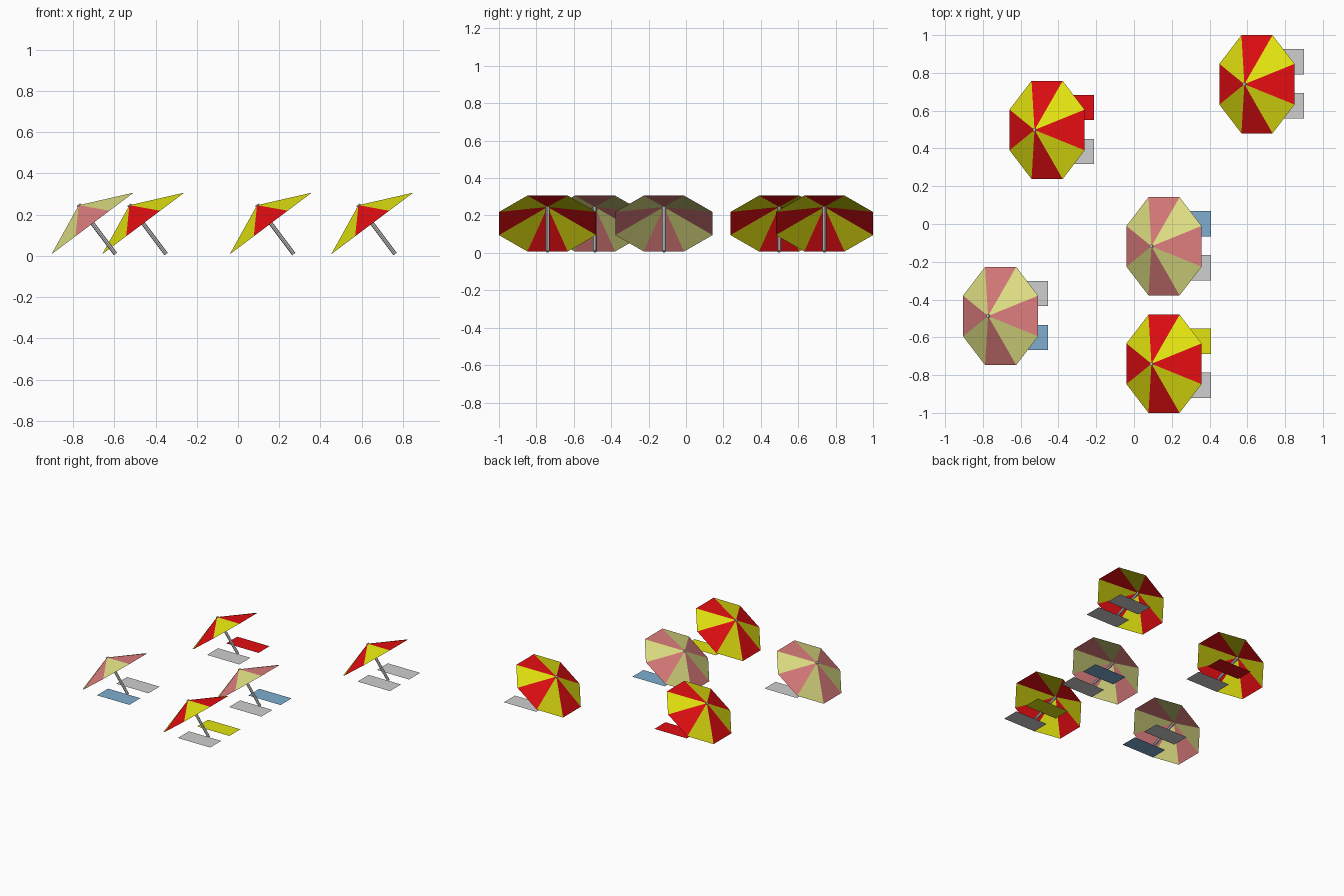
import bpy, bmesh, math
from mathutils import Matrix, Vector

if "Cube" in bpy.data.objects:
    bpy.data.objects.remove(bpy.data.objects["Cube"], do_unlink=True)


def material(name, r, g, b):
    m = bpy.data.materials.new(name)
    m.use_nodes = True
    m.diffuse_color = (r, g, b, 1)
    m.node_tree.nodes["Principled BSDF"].inputs["Base Color"].default_value = (r, g, b, 1)
    return m


RED = material("red", 0.77, 0.004, 0.006)
YELLOW = material("yellow", 0.77, 0.77, 0.005)
PINK = material("faded_red", 0.71, 0.2, 0.2)
CREAM = material("faded_yellow", 0.74, 0.74, 0.23)
GREY = material("light_grey", 0.62, 0.62, 0.62)
BLUE = material("blue", 0.21, 0.42, 0.63)

TILT = Matrix.Rotation(math.radians(-36.9), 4, 'Y')
RIM_Z = 0.157         # height of the canopy rim centre
PEAK = 0.111          # canopy depth along its axis
POLE = 0.30


def add_object(name, bm, mats, matrix):
    mesh = bpy.data.meshes.new(name)
    bm.to_mesh(mesh)
    bm.free()
    for m in mats:
        mesh.materials.append(m)
    ob = bpy.data.objects.new(name, mesh)
    ob.matrix_world = matrix
    bpy.context.collection.objects.link(ob)
    return ob


# Open eight-sided canopy with alternating panels
def canopy(name, frame, mats):
    bm = bmesh.new()
    radius = 0.26 / math.cos(math.pi / 8)
    rim = []
    for i in range(8):
        a = math.pi / 4 * (i - 0.5)
        rim.append(bm.verts.new((0.957 * radius * math.cos(a), radius * math.sin(a), 0)))
    peak = bm.verts.new((0, 0, PEAK))
    for i in range(8):
        face = bm.faces.new((rim[i], rim[(i + 1) % 8], peak))
        face.material_index = i % 2
    add_object(name, bm, mats, frame)


# Slanted pole along the canopy axis
def pole(name, frame):
    bm = bmesh.new()
    bmesh.ops.create_cone(bm, cap_ends=True, segments=8, radius1=0.01, radius2=0.01,
                          depth=POLE,
                          matrix=Matrix.Translation((0, 0, PEAK + 0.003 - POLE / 2)))
    add_object(name, bm, [GREY], frame)


# Thin flat lounger
def lounger(name, x, y, mat):
    bm = bmesh.new()
    bmesh.ops.create_grid(bm, x_segments=1, y_segments=1, size=0.5,
                          matrix=Matrix.Diagonal((0.275, 0.134, 1, 1)))
    add_object(name, bm, [mat], Matrix.Translation((x, y, 0.035)))


# Sets: centre, panel colours, back and front lounger colours
BRIGHT, FADED = (RED, YELLOW), (PINK, CREAM)
SETS = [
    (-0.706, -0.487, FADED, GREY, BLUE),
    (-0.46, 0.498, BRIGHT, RED, GREY),
    (0.651, 0.74, BRIGHT, GREY, GREY),
    (0.159, -0.118, FADED, BLUE, GREY),
    (0.159, -0.74, BRIGHT, YELLOW, GREY),
]
for n, (x, y, panels, back, front) in enumerate(SETS, 1):
    frame = Matrix.Translation(Vector((x, y, RIM_Z))) @ TILT
    canopy(f"parasol_canopy_{n}", frame, panels)
    pole(f"parasol_pole_{n}", frame)
    lounger(f"back_lounger_{n}", x + 0.112, y + 0.119, back)
    lounger(f"front_lounger_{n}", x + 0.112, y - 0.114, front)
